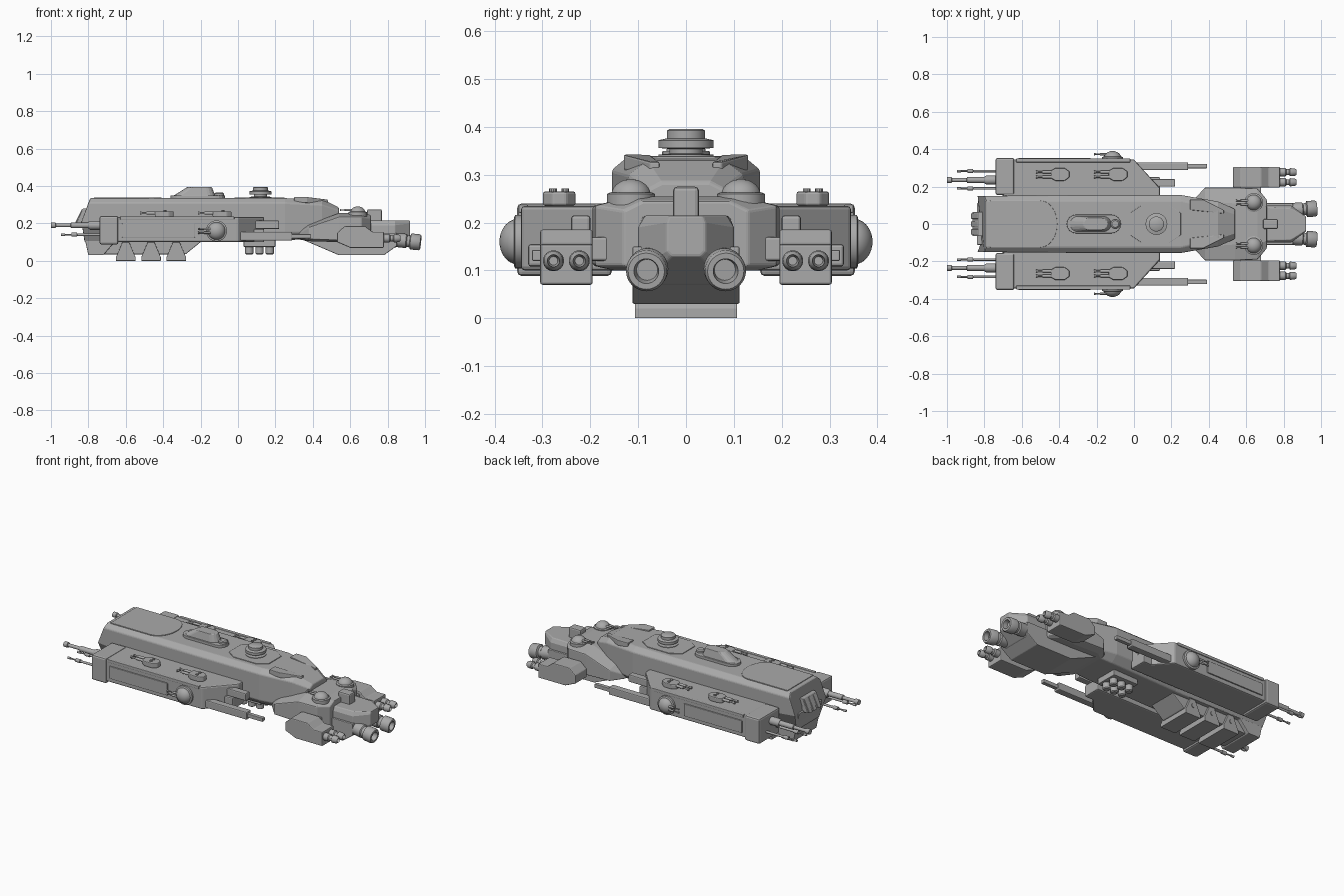
import bpy, bmesh, math
from mathutils import Vector

cube = bpy.data.objects.get("Cube")
if cube:
    bpy.data.objects.remove(cube)

grey = bpy.data.materials.new("hull_grey")
grey.use_nodes = True
grey.diffuse_color = (0.4, 0.4, 0.4, 1)
grey.node_tree.nodes["Principled BSDF"].inputs["Base Color"].default_value = (0.4, 0.4, 0.4, 1)


def finish(name, bm, bevel=0.0, smooth=False):
    bmesh.ops.recalc_face_normals(bm, faces=bm.faces)
    mesh = bpy.data.meshes.new(name)
    bm.to_mesh(mesh)
    bm.free()
    mesh.materials.append(grey)
    ob = bpy.data.objects.new(name, mesh)
    bpy.context.collection.objects.link(ob)
    if bevel:
        mod = ob.modifiers.new("edge_bevel", "BEVEL")
        mod.width, mod.segments, mod.limit_method = bevel, 2, "ANGLE"
    if smooth:
        bpy.ops.object.select_all(action="DESELECT")
        ob.select_set(True)
        bpy.context.view_layer.objects.active = ob
        bpy.ops.object.shade_smooth_by_angle(angle=math.radians(35))
    return ob


def skin(name, rings, bevel=0.0, smooth=False):
    """Join matching rings of points and cap both ends."""
    bm = bmesh.new()
    rows = [[bm.verts.new(p) for p in ring] for ring in rings]
    n = len(rows[0])
    for a, b in zip(rows, rows[1:]):
        for i in range(n):
            j = (i + 1) % n
            bm.faces.new((a[i], a[j], b[j], b[i]))
    bm.faces.new(rows[0])
    bm.faces.new(rows[-1])
    return finish(name, bm, bevel, smooth)


def box(name, x, y, z, bevel=0.004, s=1):
    return skin(name, [[(x[0], s * y[0], k), (x[1], s * y[0], k), (x[1], s * y[1], k), (x[0], s * y[1], k)]
                       for k in z], bevel)


def side_prism(name, pts, y, bevel=0.004, s=1):
    return skin(name, [[(px, s * k, pz) for px, pz in pts] for k in y], bevel)


def plan_prism(name, pts, z, bevel=0.004, s=1):
    return skin(name, [[(px, s * py, k) for px, py in pts] for k in z], bevel)


def loft(name, stations, bevel):
    """Stations: x of the four levels, bottom z and half width, side z, half width, shoulder z, top z and half width."""
    rings = []
    for xs, z0, b, zm, m, zh, z1, t in stations:
        x = xs if isinstance(xs, tuple) else (xs,) * 4
        half = [(x[0], b, z0), (x[1], m, zm), (x[2], m, zh), (x[3], t, z1)]
        rings.append(half + [(p, -q, r) for p, q, r in reversed(half)])
    return skin(name, rings, bevel)


def turned(name, base, axis, profile, n=24):
    """Round part: (distance, radius) pairs along an axis."""
    base, axis = Vector(base), Vector(axis).normalized()
    u = axis.orthogonal().normalized()
    v = axis.cross(u)
    rings = [[base + axis * d + (u * math.cos(a) + v * math.sin(a)) * r
              for a in [2 * math.pi * i / n for i in range(n)]] for d, r in profile]
    return skin(name, rings, smooth=True)


def dome(r, h, start=0.0):
    return [(start + h * math.sin(a), r * math.cos(a)) for a in [math.pi * i / 13 for i in range(7)]]


# Main hull with slanted stern and sloped front
loft("main_hull", [
    ((-.82, -.84, -.8, -.79), .1, .11, .21, .15, .31, .335, .125),
    (-.2, .1, .11, .15, .155, .31, .335, .125),
    (.25, .11, .11, .15, .155, .31, .335, .125),
    (.45, .12, .1, .15, .12, .3, .33, .08),
    (.54, .13, .06, .16, .08, .27, .285, .05)], .006)
stern = [(-.8, .03), (-.84, .21), (-.3, .21), (-.3, .1), (-.66, .1), (-.72, .03)]
side_prism("stern_keel", stern, (-.112, .112))
side_prism("belly_keel", [(-.74, .035), (-.28, .035), (-.2, .1), (-.2, .15), (-.74, .15)], (-.09, .09))

# Deck plates with curved seam and forward raised panel
arc = [(-.5 + .09 * math.cos(a), .125 * math.sin(a)) for a in [math.pi * (i / 12 - .5) for i in range(13)]]
plan_prism("stern_deck_plate", [(-.77, -.125)] + arc + [(-.77, .125)], (.33, .339), .002)
plan_prism("forward_deck_plate", [(-.02, .06), (.04, .1), (.19, .1), (.25, .06),
                                  (.25, -.06), (.19, -.1), (.04, -.1), (-.02, -.06)], (.33, .339), .002)
for s in (1, -1):
    skin("deck_intake", [[(.3, s * .075, z), (.3, s * .13, z), (.37, s * .13, z), (.48, s * .075, z - .015),
                          (.48, s * .055, z - .015)] for z in (.31, .342)], .004)

# Stern vent block with slots
side_prism("stern_vent_block", [(-.8, .28), (-.83, .28), (-.865, .2), (-.8, .2)], (-.065, .065))
for y in (-.042, 0, .042):
    side_prism("stern_vent_slat", [(-.83, .27), (-.835, .275), (-.872, .2), (-.862, .2)], (y - .014, y + .014), .002)

# Command tower
tower = lambda x0, x1, w: [(x0 + w - w * math.cos(a), w * math.sin(a)) for a in
                           [math.pi * (i / 8 - .5) for i in range(9)]] + \
                          [(x1 - w + w * math.cos(a), w * math.sin(a)) for a in
                           [math.pi * (.5 - i / 8) for i in range(9)]]
plan_prism("tower_base", tower(-.36, -.07, .05), (.33, .35), .003)
skin("tower_body", [[(x, y, z) for x, y in tower(a, b, w)] for a, b, w, z in
                    ((-.35, -.12, .042, .345), (-.27, -.14, .032, .395))], .004)
turned("tower_sensor", (-.1, 0, .345), (0, 0, 1), [(0, .025), (.015, .025), (.02, .018)])

# Forward deck turret
turned("deck_turret", (.12, 0, .33), (0, 0, 1),
       [(0, .058), (.012, .058), (.014, .035), (.024, .035), (.026, .058), (.042, .058),
        (.046, .04), (.062, .04), (.066, .034)], 32)

# Belly radiators and canisters
for x in (-.6, -.465, -.33):
    side_prism("belly_radiator", [(x - .052, 0), (x + .052, 0), (x + .052, .02), (x + .018, .1),
                                  (x - .018, .1), (x - .052, .02)], (-.107, .107), .002)
    for s in (1, -1):
        turned("radiator_cap", (x, s * .105, .06), (0, s, 0), [(0, .012), (.006, .012)], 12)
for x in (.06, .115, .17):
    for y in (-.03, .03):
        turned("belly_canister", (x, y, .13), (0, 0, -1),
               [(0, .016), (.055, .016), (.057, .022), (.09, .022), (.095, .016)], 16)
box("belly_rack", (.03, .2), (-.07, .07), (.075, .13))

# Bow body, chin and nose
loft("bow_body", [
    (.32, .115, .1, .12, .13, .145, .16, .1),
    (.38, .105, .15, .115, .195, .18, .195, .12),
    (.54, .1, .15, .11, .195, .235, .255, .11),
    (.66, .1, .15, .11, .19, .235, .255, .11),
    (.71, .1, .1, .11, .13, .225, .245, .09)], .005)
side_prism("bow_chin", [(.33, .12), (.54, .03), (.78, .03), (.85, .08), (.85, .15), (.33, .15)], (-.112, .112))
loft("nose", [
    (.68, .06, .09, .09, .1, .19, .215, .09),
    (.84, .07, .09, .1, .1, .19, .215, .085),
    (.92, .13, .03, .14, .04, .2, .215, .035)], .004)
box("nose_mast", (.69, .77), (-.027, .027), (.2, .275), .008)


def barrel(name, start, length, r, direction=(-1, 0, 0)):
    return turned(name, start, direction, [(0, r), (length * .6, r), (length * .61, r * .65), (length * .9, r * .65),
                                           (length * .91, r), (length, r)], 12)


def turret(x, y, z, s):
    """Small flat turret with twin barrels facing aft."""
    plan_prism("pod_turret", [(x - .045, y - .02), (x - .02, y - .034), (x + .03, y - .034), (x + .055, y - .015),
                              (x + .055, y + .015), (x + .03, y + .034), (x - .02, y + .034),
                              (x - .045, y + .02)], (z, z + .03), .005, s)
    for d in (-.013, .013):
        barrel("pod_turret_barrel", (x - .035, s * (y + d), z + .02), .09, .008)
        turned("pod_turret_hatch", (x + .01, s * (y + d), z + .028), (0, 0, 1), [(0, .008), (.008, .008)], 10)


for s in (1, -1):
    # Side pod with end cap, panels and front weapon housings
    plan_prism("side_pod", [(-.7, .15), (-.7, .345), (0, .345), (.14, .19), (.14, .14), (-.7, .14)],
               (.1, .235), .008, s)
    box("pod_end_cap", (-.74, -.64), (.155, .353), (.088, .24), .01, s)
    box("pod_side_panel", (-.62, -.23), (.33, .352), (.125, .2), .003, s)
    box("pod_top_rail", (-.63, -.02), (.33, .35), (.22, .238), .003, s)
    box("pod_front_housing", (.0, .14), (.15, .25), (.1, .17), .006, s)
    box("upper_gun_housing", (.05, .22), (.2, .24), (.17, .215), .006, s)
    box("long_gun_housing", (-.05, .29), (.288, .33), (.108, .155), .006, s)
    box("long_gun_barrel", (.28, .39), (.298, .322), (.12, .143), .003, s)

    # Dome turret on the pod flank
    turned("flank_dome_ring", (-.115, s * .335, .16), (0, s, 0), [(0, .056), (.022, .056), (.025, .05)], 32)
    turned("flank_dome", (-.115, s * .35, .16), (0, s, 0), dome(.048, .04), 32)
    for z in (.15, .17):
        barrel("flank_dome_barrel", (-.13, s * .373, z), .085, .006)
    turret(-.4, .265, .235, s)
    turret(-.09, .265, .235, s)

    # Stern guns
    barrel("stern_main_gun", (-.73, s * .235, .19), .27, .016)
    turned("stern_gun_sleeve", (-.73, s * .235, .19), (-1, 0, 0), [(0, .024), (.06, .024), (.07, .018)], 16)
    for y in (.19, .283):
        barrel("stern_light_gun", (-.73, s * y, .14), .215, .007)
        turned("stern_gun_collar", (-.86, s * y, .14), (-1, 0, 0), [(0, .011), (.03, .011)], 12)

    # Bow outrigger with twin guns
    side_prism("bow_outrigger", [(.53, .1), (.53, .15), (.57, .185), (.68, .185), (.72, .155), (.78, .155),
                                 (.78, .07), (.6, .07)], (.195, .305), .005, s)
    box("outrigger_arm", (.56, .68), (.13, .21), (.12, .17), .005, s)
    for y in (.223, .277):
        turned("outrigger_gun", (.76, s * y, .12), (1, 0, 0),
               [(0, .022), (.05, .022), (.055, .016), (.07, .016), (.075, .022), (.1, .02), (.11, .013),
                (.085, .009)], 20)

    # Large nose cannons, hollow at the muzzle
    turned("nose_cannon", (.76, s * .07, .12), (1, s * .06, -.1),
           [(0, .036), (.14, .038), (.145, .032), (.16, .032), (.165, .043), (.21, .043), (.218, .038),
            (.218, .026), (.19, .022)], 32)

    # Bow dome turrets
    turned("bow_dome_base", (.64, s * .115, .235), (0, 0, 1), [(0, .05), (.025, .05), (.028, .044)], 28)
    turned("bow_dome", (.64, s * .115, .255), (0, 0, 1), dome(.042, .036), 28)
    for y in (.105, .125):
        barrel("bow_dome_barrel", (.61, s * y, .272), .065, .006)
